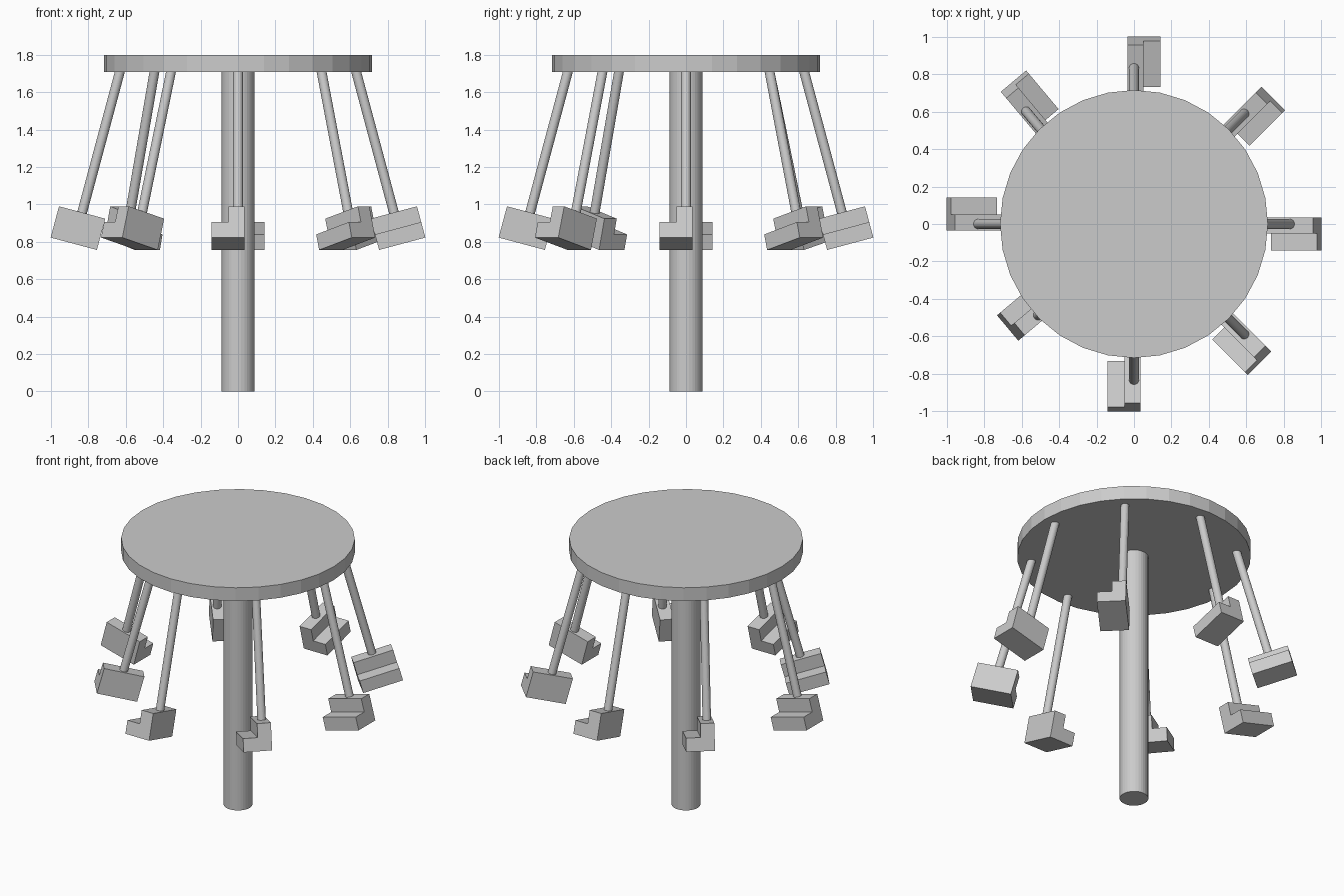
import bpy
import bmesh
from math import radians, cos, sin
from mathutils import Matrix, Vector

cube = bpy.data.objects.get("Cube")
if cube:
    bpy.data.objects.remove(cube, do_unlink=True)

DISC_BOTTOM = 1.708
TILT = radians(-15)

grey = bpy.data.materials.new("plain grey")
grey.use_nodes = True
colour = (0.6, 0.6, 0.6, 1)
grey.diffuse_color = colour
grey.node_tree.nodes["Principled BSDF"].inputs["Base Color"].default_value = colour


def add_object(name, bm, matrix=Matrix()):
    bmesh.ops.recalc_face_normals(bm, faces=bm.faces)
    mesh = bpy.data.meshes.new(name)
    bm.to_mesh(mesh)
    bm.free()
    mesh.materials.append(grey)
    obj = bpy.data.objects.new(name, mesh)
    obj.matrix_world = matrix
    bpy.context.collection.objects.link(obj)
    return obj


def cylinder(name, radius, bottom, top, matrix=Matrix()):
    bm = bmesh.new()
    bmesh.ops.create_cone(bm, cap_ends=True, segments=32, radius1=radius, radius2=radius,
                          depth=top - bottom,
                          matrix=Matrix.Translation((0, 0, (bottom + top) / 2)))
    return add_object(name, bm, matrix)


def seat(name, matrix):
    # L-shaped profile of bench and backrest, extruded sideways
    low, mid, high = -0.951, -0.865, -0.778
    front, step, back = -0.141, -0.05, 0.036
    profile = [(front, low), (back, low), (back, high), (step, high), (step, mid), (front, mid)]
    half = 0.128
    bm = bmesh.new()
    face = bm.faces.new([bm.verts.new((-half, y, z)) for y, z in profile])
    sweep = bmesh.ops.extrude_face_region(bm, geom=[face])
    moved = [v for v in sweep["geom"] if isinstance(v, bmesh.types.BMVert)]
    bmesh.ops.translate(bm, verts=moved, vec=Vector((2 * half, 0, 0)))
    return add_object(name, bm, matrix)


# Central post and canopy disc
cylinder("post", 0.088, 0, DISC_BOTTOM)
cylinder("canopy", 0.716, DISC_BOTTOM, 1.798)

# Eight swings flung outward; two are turned a little and one hangs closer in
turned = {"back_right": -5, "front_right": -5}
closer = {"front_right": 0.507}
names = ["left", "back_left", "back", "back_right",
         "right", "front_right", "front", "front_left"]
for i, side in enumerate(names):
    angle = radians(45 * i)
    reach = closer.get(side, 0.632)
    heading = angle + radians(turned.get(side, 0))
    place = (Matrix.Translation((reach * cos(angle), reach * sin(angle), DISC_BOTTOM))
             @ Matrix.Rotation(heading, 4, "Z") @ Matrix.Rotation(TILT, 4, "Y"))
    cylinder(side + "_swing_rod", 0.026, -0.8, 0.04, place)
    seat(side + "_swing_seat", place)
